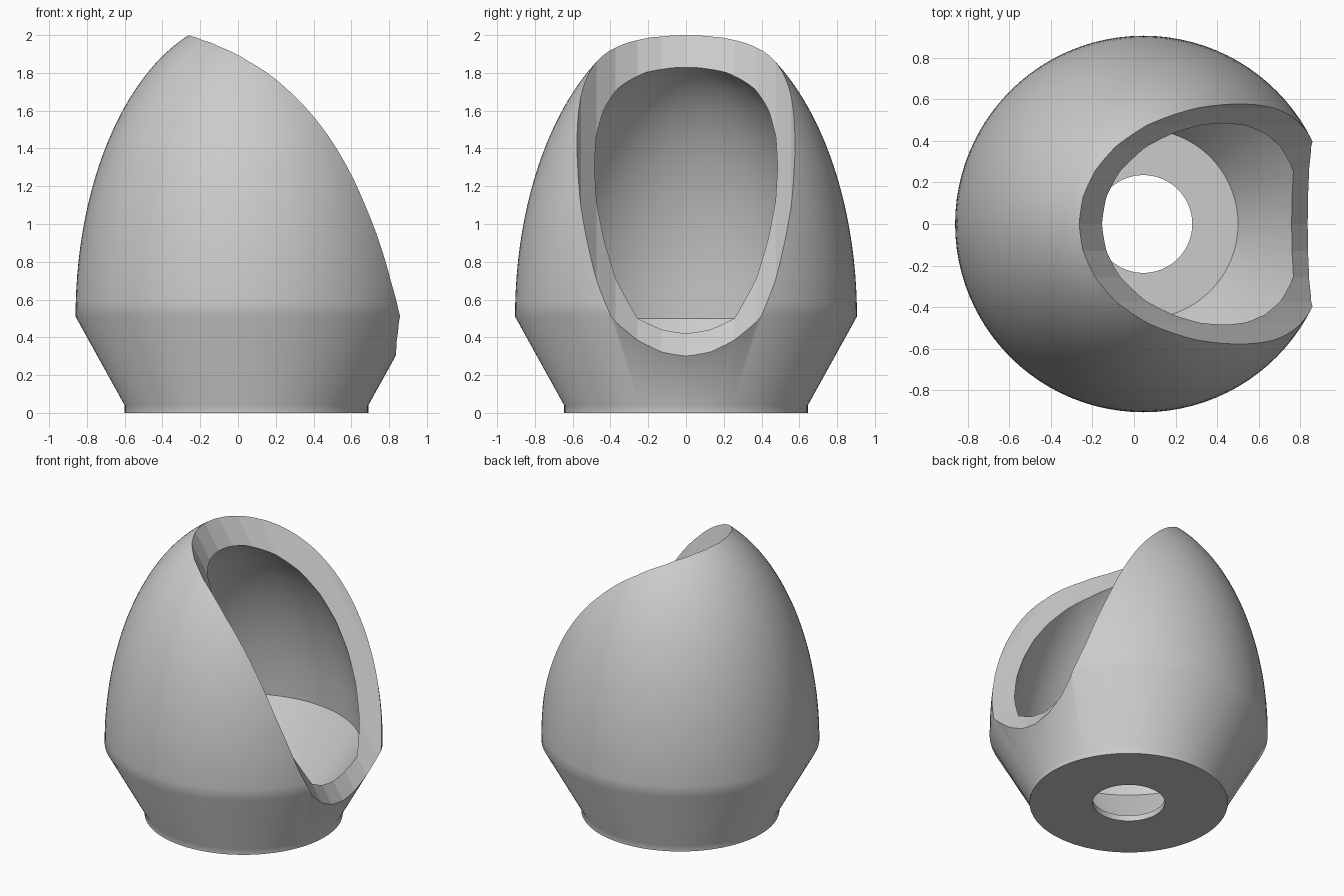
import bpy
import bmesh
from math import sin, cos, pi, radians
from mathutils import Matrix, Vector

cube = bpy.data.objects.get("Cube")
if cube:
    bpy.data.objects.remove(cube, do_unlink=True)

AXIS_X = 0.045      # centre line of the shell
SEGMENTS = 96

grey = bpy.data.materials.new("light grey")
grey.use_nodes = True
colour = (0.6, 0.6, 0.6, 1)
grey.diffuse_color = colour
grey.node_tree.nodes["Principled BSDF"].inputs["Base Color"].default_value = colour


def make_object(name, bm):
    bmesh.ops.recalc_face_normals(bm, faces=bm.faces)
    mesh = bpy.data.meshes.new(name)
    bm.to_mesh(mesh)
    bm.free()
    mesh.materials.append(grey)
    obj = bpy.data.objects.new(name, mesh)
    bpy.context.collection.objects.link(obj)
    return obj


def dome(radius, base, height, rings):
    """Quarter-ellipse profile from the widest ring almost to the tip."""
    angles = [0.98 * pi / 2 * i / rings for i in range(rings + 1)]
    return [(radius * cos(a), base + height * sin(a)) for a in angles]


# Hollow pointed shell: closed profile revolved, with a hole in the floor
outer = [(0.235, 0), (0.645, 0), (0.645, 0.04)] + dome(0.905, 0.51, 1.583, 32)
inner = [(0.235, 0.04), (0.455, 0.04)] + dome(0.765, 0.5, 1.38, 10)
profile = outer + inner[::-1]

bm = bmesh.new()
rings = []
for r, z in profile:
    rings.append([bm.verts.new((AXIS_X + r * cos(2 * pi * i / SEGMENTS),
                                r * sin(2 * pi * i / SEGMENTS), z))
                  for i in range(SEGMENTS)])
for k, low in enumerate(rings):
    high = rings[(k + 1) % len(rings)]
    for i in range(SEGMENTS):
        j = (i + 1) % SEGMENTS
        bm.faces.new((low[i], low[j], high[j], high[i]))
shell = make_object("hollow_shell", bm)

bpy.context.view_layer.objects.active = shell
shell.select_set(True)
bpy.ops.object.shade_smooth_by_angle(angle=radians(35))

# Slanted faceted cylinder that scoops out the side opening
RADIUS = 0.67
along = Vector((1.1, 0, -1.7)).normalized()
across = Vector((1.7, 0, 1.1)).normalized()
side = along.cross(across)
centre = Vector((0.285, 0, 1.15)) + across * RADIUS
placement = Matrix((across, side, along)).transposed().to_4x4()
placement.translation = centre

bm = bmesh.new()
bmesh.ops.create_cone(bm, cap_ends=True, segments=32, radius1=RADIUS,
                      radius2=RADIUS, depth=6, matrix=placement)
cutter = make_object("opening_cutter", bm)
cutter.hide_render = True

cut = shell.modifiers.new("opening", 'BOOLEAN')
cut.operation = 'DIFFERENCE'
cut.solver = 'EXACT'
cut.object = cutter
bpy.ops.object.modifier_apply(modifier=cut.name)
bpy.data.objects.remove(cutter, do_unlink=True)
